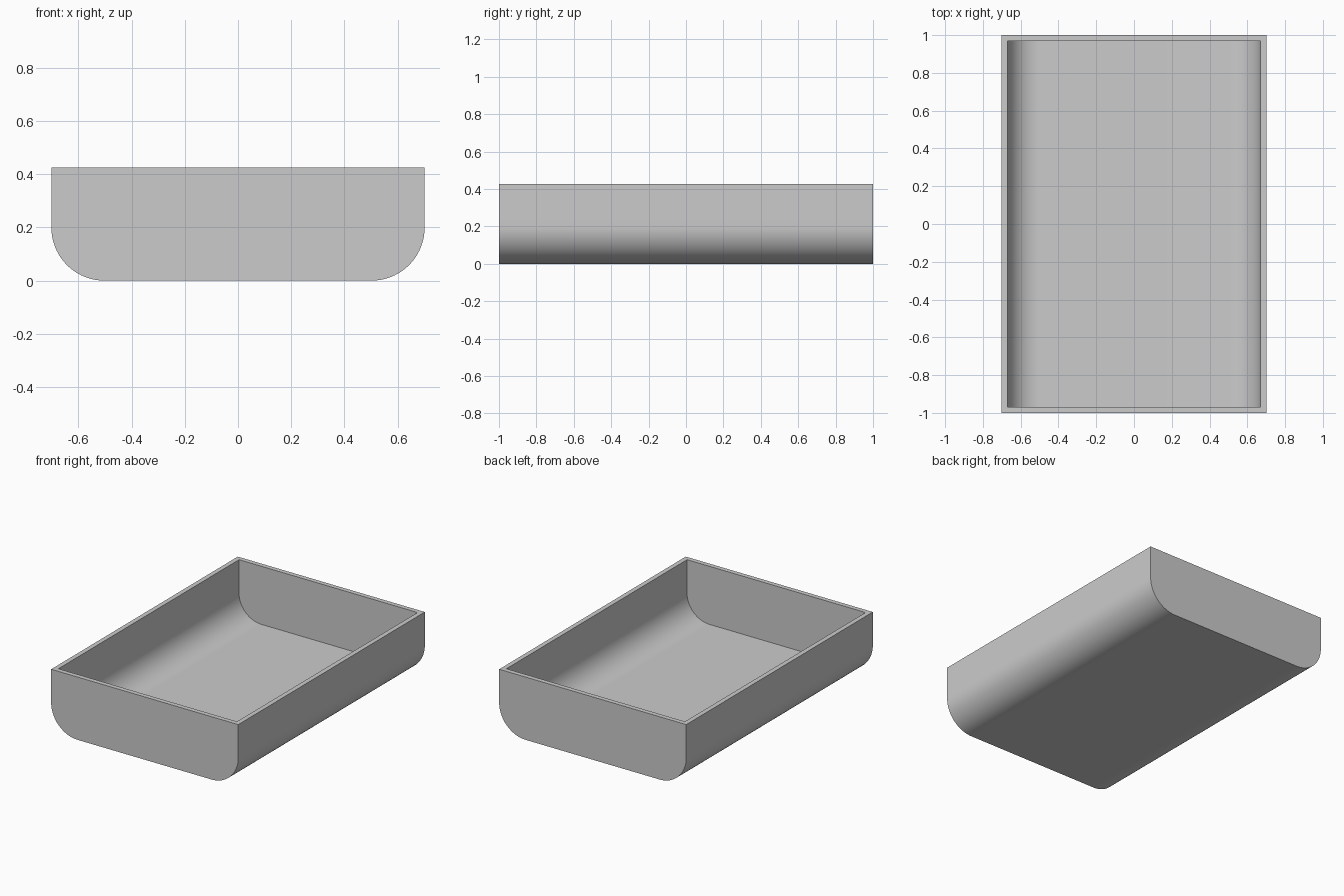
import bpy, bmesh, math

HALF_W, HALF_L, HEIGHT = 0.702, 1.0, 0.426
RADIUS, WALL, STEPS = 0.2, 0.032, 24

cube = bpy.data.objects.get("Cube")
if cube:
    bpy.data.objects.remove(cube, do_unlink=True)

grey = bpy.data.materials.new("light_grey")
grey.use_nodes = True
grey.diffuse_color = (0.6, 0.6, 0.6, 1)
grey.node_tree.nodes["Principled BSDF"].inputs["Base Color"].default_value = (0.6, 0.6, 0.6, 1)


def u_profile(inset):
    """Open-topped cross-section with rounded lower corners."""
    r, cx = RADIUS - inset, HALF_W - RADIUS
    right = [(HALF_W - inset, HEIGHT)]
    for i in range(STEPS + 1):
        a = math.pi / 2 * i / STEPS
        right.append((cx + r * math.cos(a), RADIUS - r * math.sin(a)))
    return right + [(-x, z) for x, z in reversed(right)]


def shell(bm, inset):
    """Sweep the cross-section along y and cap both ends; returns the rim corners."""
    y = HALF_L - inset
    front, back = [[bm.verts.new((x, s * y, z)) for x, z in u_profile(inset)] for s in (-1, 1)]
    for i in range(len(front) - 1):
        bm.faces.new((front[i], front[i + 1], back[i + 1], back[i]))
    bm.faces.new(front)
    bm.faces.new(back)
    return [front[0], back[0], back[-1], front[-1]]


# Tray: outer shell and inner cavity joined by a flat rim
bm = bmesh.new()
outer, inner = shell(bm, 0), shell(bm, WALL)
for i in range(4):
    j = (i + 1) % 4
    bm.faces.new((outer[i], outer[j], inner[j], inner[i]))
bmesh.ops.recalc_face_normals(bm, faces=bm.faces)

mesh = bpy.data.meshes.new("tray")
bm.to_mesh(mesh)
bm.free()
mesh.materials.append(grey)
tray = bpy.data.objects.new("tray", mesh)
bpy.context.collection.objects.link(tray)

# Smooth the rounded corners, keep the edges sharp
bpy.ops.object.select_all(action="DESELECT")
tray.select_set(True)
bpy.context.view_layer.objects.active = tray
bpy.ops.object.shade_smooth_by_angle(angle=math.radians(30))
